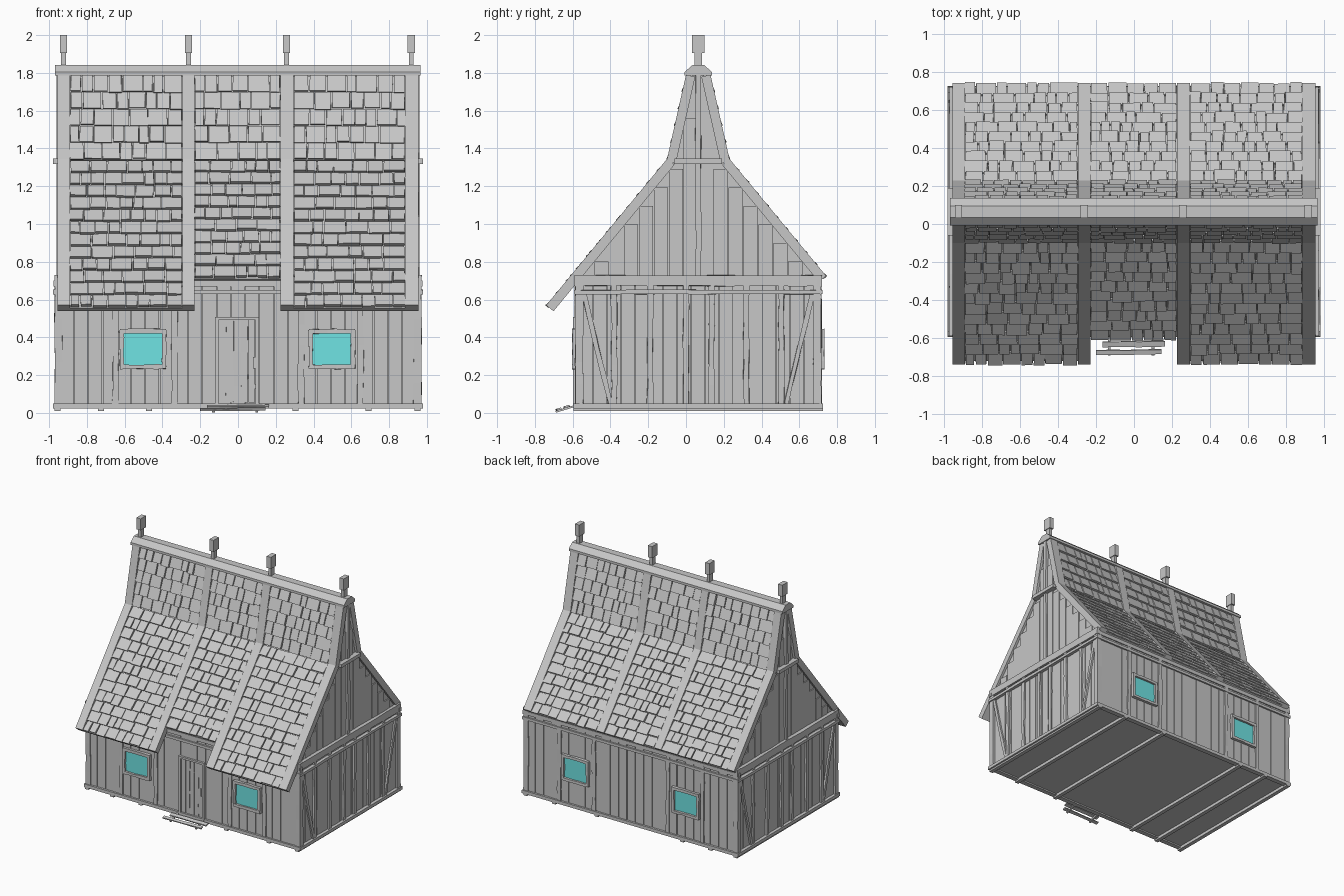
import bpy, bmesh, random
from mathutils import Vector as V

random.seed(7)
cube = bpy.data.objects.get("Cube")
if cube:
    bpy.data.objects.remove(cube)


def material(name, rgb):
    m = bpy.data.materials.new(name)
    m.use_nodes = True
    m.diffuse_color = (*rgb, 1)
    m.node_tree.nodes["Principled BSDF"].inputs["Base Color"].default_value = (*rgb, 1)
    return m


WOOD = material("grey_wood", (0.57, 0.57, 0.57))
GLASS = material("teal_glass", (0.16, 0.77, 0.77))
MID = 0.065                                   # y of the ridge
RIDGE, KINK, EAVE = (0.065, 1.79), (0.165, 1.345), (0.805, 0.57)
STRIPS = [(-0.955, -0.89), (-0.295, -0.23), (0.225, 0.295), (0.885, 0.955)]
SHORT = 0.8                                   # short eave, as share of the lower slope


def rnd(a):
    return random.uniform(-a, a)


def beam(bm, p0, p1, out, w, d, seg=1, jit=0.0):
    """Timber from p0 to p1; d is its depth along out, w its width."""
    p0, p1, out = V(p0), V(p1), V(out).normalized()
    side = (p1 - p0).cross(out).normalized()
    rings = []
    for i in range(seg + 1):
        c = p0.lerp(p1, i / seg)
        rings.append([bm.verts.new(c + side * (a * w / 2 + rnd(jit)) + out * (b * d / 2 + rnd(jit / 3)))
                      for a, b in ((-1, -1), (1, -1), (1, 1), (-1, 1))])
    for r, q in zip(rings, rings[1:]):
        for k in range(4):
            bm.faces.new((r[k], r[(k + 1) % 4], q[(k + 1) % 4], q[k]))
    bm.faces.new(rings[0])
    bm.faces.new(rings[-1])


def prism(bm, outline, x0, x1):
    """Extrude an outline of (y, z) along x."""
    ends = [[bm.verts.new((x, y, z)) for y, z in outline] for x in (x0, x1)]
    n = len(outline)
    for e in ends:
        bm.faces.new(e)
    for k in range(n):
        bm.faces.new((ends[0][k], ends[0][(k + 1) % n], ends[1][(k + 1) % n], ends[1][k]))


def finish(name, bm, mat=WOOD):
    bmesh.ops.recalc_face_normals(bm, faces=bm.faces)
    me = bpy.data.meshes.new(name)
    bm.to_mesh(me)
    bm.free()
    me.materials.append(mat)
    bpy.context.collection.objects.link(bpy.data.objects.new(name, me))


def slope(sign, upper, share=1.0):
    """Start, end and outward normal of one roof slope (x = 0)."""
    a, b = (RIDGE, KINK) if upper else (KINK, EAVE)
    p, q = (V((0, MID + sign * s, z)) for s, z in (a, b))
    q = p.lerp(q, share)
    n = V((1, 0, 0)).cross(q - p).normalized()
    return p, q, n if n.z > 0 else -n


def lower_share(sign, full):
    return 1.0 if sign < 0 and full else SHORT


# Solid core: floor, room and attic
bm = bmesh.new()
prism(bm, [(MID - 0.632, 0.035), (MID + 0.632, 0.035), (MID + 0.632, 0.7), (MID - 0.632, 0.7)], -0.945, 0.945)
half = [(0.635, 0.7), (0.13, 1.325), (0.03, 1.79)]
prism(bm, [(MID + s, z) for s, z in half] + [(MID - s, z) for s, z in reversed(half)], -0.935, 0.935)
finish("house_core", bm)

# Roof boards, rake strips and shingles
deck, strips, tiles = bmesh.new(), bmesh.new(), bmesh.new()
for sign in (-1, 1):
    for upper in (True, False):
        for x0, x1 in STRIPS:
            p, q, n = slope(sign, upper, 1 if upper else lower_share(sign, True))
            off = V(((x0 + x1) / 2, 0, 0)) - n * 0.025
            extra = (q - p).normalized() * 0.015 if upper else V()
            beam(strips, p + off, q + off + extra, n, x1 - x0, 0.05)
        for i in range(3):
            x0, x1 = STRIPS[i][1], STRIPS[i + 1][0]
            share = 1 if upper else lower_share(sign, i != 1)
            p, q, n = slope(sign, upper, share)
            off = V(((x0 + x1) / 2, 0, 0)) - n * 0.037
            beam(deck, p + off, q + off, n, x1 - x0, 0.026)
            rows = 5 if upper else round(12.5 * share)
            for r in range(rows):
                x = x0
                while x < x1 - 0.01:
                    w = random.uniform(0.05, 0.12)
                    if x1 - x - w < 0.04:
                        w = x1 - x
                    c = V((x + w / 2, 0, 0))
                    top = p.lerp(q, r / rows) + c - n * 0.023
                    low = p.lerp(q, (r + 1) / rows) + c - n * (0.008 + rnd(0.003))
                    low += (q - p).normalized() * rnd(0.005)
                    beam(tiles, top, low, n, w - random.uniform(0.003, 0.009), 0.018, 1, 0.002)
                    x += w
finish("roof_boards", deck)
finish("roof_strips", strips)
finish("roof_shingles", tiles)

# Ridge cap and its posts
bm = bmesh.new()
prism(bm, [(MID + s, z) for s, z in
           ((-0.072, 1.785), (0.072, 1.785), (0.072, 1.805), (0.03, 1.842), (-0.03, 1.842), (-0.072, 1.805))],
      -0.968, 0.965)
finish("ridge_cap", bm)
bm = bmesh.new()
for x in (-0.923, -0.262, 0.257, 0.917):
    beam(bm, (x, MID, 1.83), (x, MID, 1.91), (0, 1, 0), 0.026, 0.042)
    beam(bm, (x, MID, 1.905), (x, MID, 2.0), (0, 1, 0), 0.038, 0.068)
finish("ridge_posts", bm)

# Gable boards, centre post and collar beam
bm = bmesh.new()
frame = bmesh.new()
for e in (-1, 1):
    out = (e, 0, 0)
    for k in range(-8, 8):
        far = max(abs(k), abs(k + 1)) * 0.079
        if far <= 0.13:
            top = 1.79 - 0.465 * max(0, far - 0.03) / 0.1
        else:
            top = 1.325 - 0.625 * (far - 0.13) / 0.505
        y = MID + (k + 0.5) * 0.079
        beam(bm, (e * 0.936, y, 0.7), (e * 0.936, y, max(top, 0.72)), out, 0.075, 0.016 + rnd(0.003))
    beam(frame, (e * 0.945, MID, 0.7), (e * 0.945, MID, 1.79), out, 0.03, 0.03, 5, 0.003)
    beam(frame, (e * 0.955, MID - 0.125, 1.332), (e * 0.955, MID + 0.125, 1.332), out, 0.028, 0.05)

    # End wall studs, braces and rails
    for y in (-0.38, -0.19, 0.0, 0.135, 0.32, 0.505):
        beam(frame, (e * 0.957, y, 0.04), (e * 0.957, y, 0.68), out, 0.03, 0.022, 6, 0.004)
    for s in (-1, 1):
        beam(frame, (e * 0.957, MID + s * 0.605, 0.63), (e * 0.957, MID + s * 0.465, 0.05), out, 0.024, 0.022, 4, 0.003)
    for z, w, d in ((0.64, 0.022, 0.045), (0.7, 0.055, 0.03)):
        beam(frame, (e * 0.957, MID - 0.655, z), (e * 0.957, MID + 0.655, z), out, w, d, 8, 0.003)
finish("gable_boards", bm)

# Long wall rails, posts and corner posts
for s in (-1, 1):
    y = MID + s * 0.64
    out = (0, s, 0)
    for z, w, d in ((0.64, 0.022, 0.035), (0.685, 0.03, 0.025)):
        beam(frame, (-0.978, y, z), (0.978, y, z), out, w, d)
    for x in (-0.648, -0.335, 0.335, 0.648):
        beam(frame, (x, y, 0.04), (x, y, 0.68), out, 0.032, 0.026, 6, 0.004)
    for x in (-0.95, 0.95):
        beam(frame, (x, MID + s * 0.63, 0.04), (x, MID + s * 0.63, 0.73), out, 0.042, 0.042, 6, 0.003)
finish("timber_frame", frame)

# Vertical wall boards
bm = bmesh.new()
for s in (-1, 1):
    for k in range(25):
        x = (k - 12) * 0.0755
        beam(bm, (x, MID + s * 0.635, 0.04), (x, MID + s * 0.635, 0.69), (0, s, 0), 0.072, 0.018 + rnd(0.003))
    for k in range(17):
        y = MID + (k - 8) * 0.0745
        beam(bm, (s * 0.945, y, 0.04), (s * 0.945, y, 0.7), (s, 0, 0), 0.071, 0.018 + rnd(0.003))
finish("wall_boards", bm)

# Sills and floor joists
bm = bmesh.new()
for s in (-1, 1):
    beam(bm, (-0.98, MID + s * 0.64, 0.037), (0.98, MID + s * 0.64, 0.037), (0, 0, 1), 0.04, 0.026)
    beam(bm, (s * 0.962, MID - 0.66, 0.037), (s * 0.962, MID + 0.66, 0.037), (0, 0, 1), 0.036, 0.025)
for x in (-0.955, -0.725, -0.47, 0.305, 0.69, 0.95):
    beam(bm, (x, MID - 0.66, 0.023), (x, MID + 0.66, 0.023), (0, 0, 1), 0.032, 0.024)
finish("sills_and_joists", bm)

# Windows
bm, glass = bmesh.new(), bmesh.new()
for s in (-1, 1):
    y = MID + s * 0.65
    for x in (-0.503, 0.497):
        out = (0, s, 0)
        beam(glass, (x, MID + s * 0.647, 0.24), (x, MID + s * 0.647, 0.435), out, 0.22, 0.008)
        for t in (-1, 1):
            beam(bm, (x + t * 0.112, y, 0.235), (x + t * 0.112, y, 0.44), out, 0.022, 0.034, 5, 0.003)
            beam(bm, (x - 0.122, y, 0.338 + t * 0.094), (x + 0.122, y, 0.338 + t * 0.094), out, 0.022, 0.036, 5, 0.003)
finish("window_frames", bm)
finish("window_glass", glass, GLASS)

# Door with boards, frame and handle
bm = bmesh.new()
y = MID - 0.645
for k in range(5):
    x = -0.005 + (k - 2) * 0.039
    beam(bm, (x, y, 0.055), (x, y, 0.495), (0, -1, 0), 0.035, 0.014 + rnd(0.002), 5, 0.0015)
for x in (-0.112, 0.102):
    beam(bm, (x, y - 0.004, 0.045), (x, y - 0.004, 0.507), (0, -1, 0), 0.02, 0.026)
beam(bm, (-0.122, y - 0.004, 0.5), (0.112, y - 0.004, 0.5), (0, -1, 0), 0.016, 0.026)
beam(bm, (0.086, y - 0.018, 0.235), (0.086, y - 0.018, 0.295), (0, -1, 0), 0.012, 0.008)
for z in (0.24, 0.29):
    beam(bm, (0.086, y, z), (0.086, y - 0.02, z), (0, 0, 1), 0.01, 0.008)
finish("door", bm)

# Doorstep: two slats on slanted bearers
bm = bmesh.new()
beam(bm, (-0.2, -0.677, 0.018), (0.145, -0.672, 0.02), (0, -0.3, 1), 0.026, 0.01, 5, 0.002)
beam(bm, (-0.165, -0.634, 0.033), (0.163, -0.63, 0.034), (0, -0.3, 1), 0.03, 0.01, 5, 0.002)
for x in (-0.13, 0.1):
    beam(bm, (x, -0.69, 0.006), (x, -0.59, 0.036), (0, -0.3, 1), 0.014, 0.01)
finish("doorstep", bm)
